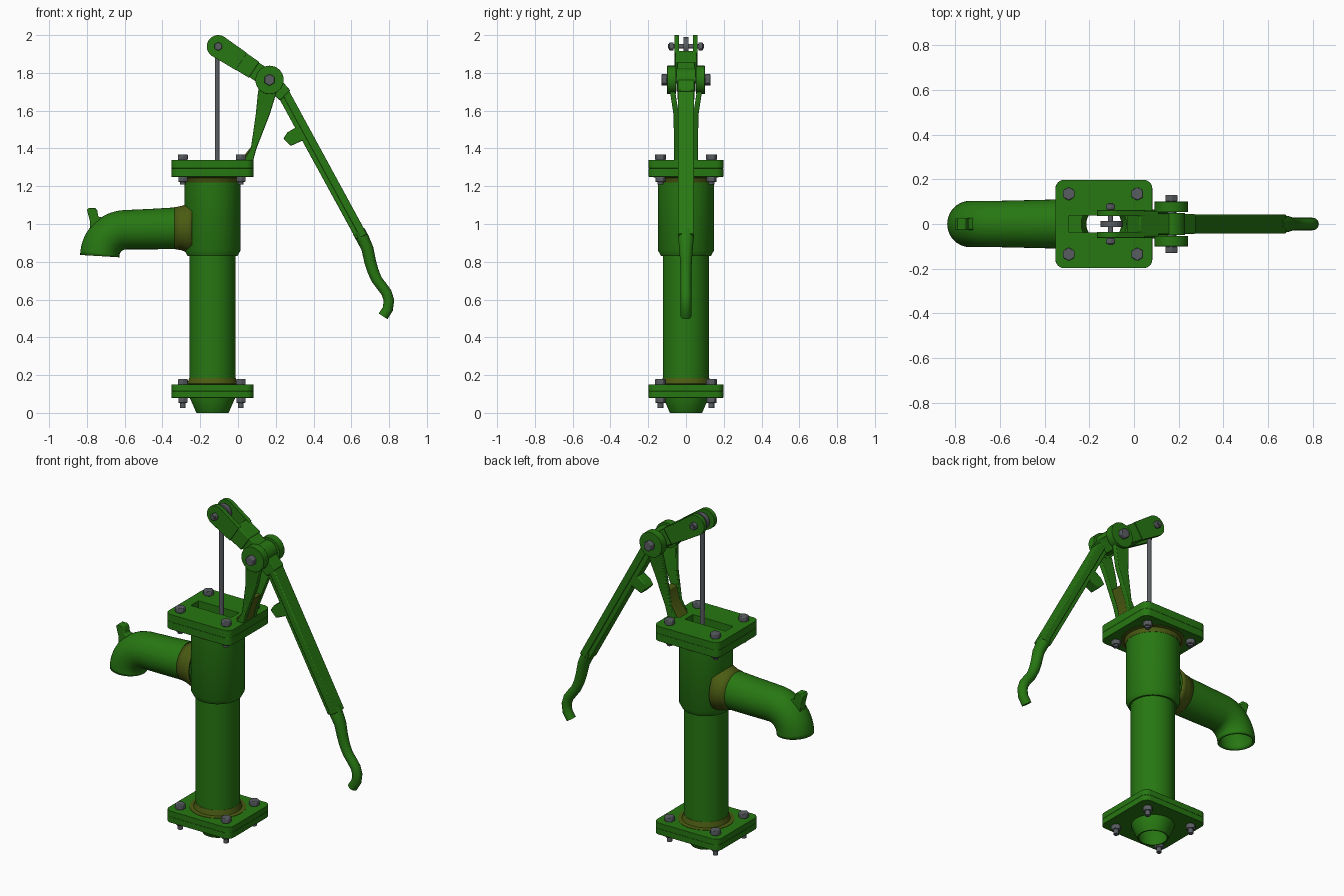
import bpy, bmesh, math
from mathutils import Vector, Matrix

if "Cube" in bpy.data.objects:
    bpy.data.objects.remove(bpy.data.objects["Cube"])

def mat(name, c):
    m = bpy.data.materials.new(name)
    m.diffuse_color = (*c, 1)
    m.use_nodes = True
    m.node_tree.nodes["Principled BSDF"].inputs["Base Color"].default_value = m.diffuse_color
    return m

GREEN = mat("green_paint", (0.020, 0.185, 0.006))
RUST = mat("worn_olive", (0.07, 0.105, 0.006))
STEEL = mat("grey_steel", (0.10, 0.11, 0.12))
CX = -0.135                      # pump barrel axis
UPRIGHT = Matrix.Rotation(math.pi / 2, 4, 'X')   # profile (x, y) -> (x, z)

def finish(name, bm, m, bevel=0):
    bmesh.ops.recalc_face_normals(bm, faces=bm.faces)
    me = bpy.data.meshes.new(name)
    bm.to_mesh(me)
    bm.free()
    ob = bpy.data.objects.new(name, me)
    bpy.context.collection.objects.link(ob)
    me.materials.append(m)
    if bevel:
        b = ob.modifiers.new("bevel", 'BEVEL')
        b.width, b.segments = bevel, 2
        b.limit_method, b.angle_limit = 'ANGLE', math.radians(50)
    bpy.ops.object.select_all(action='DESELECT')
    ob.select_set(True)
    bpy.context.view_layer.objects.active = ob
    bpy.ops.object.shade_smooth_by_angle(angle=math.radians(35))
    return ob

def arc(cx, cy, r, a0=0, a1=360, n=32):
    full = abs(a1 - a0) == 360
    k = n if full else n - 1
    return [(cx + r * math.cos(math.radians(a0 + (a1 - a0) * i / k)),
             cy + r * math.sin(math.radians(a0 + (a1 - a0) * i / k))) for i in range(n)]

def plate(name, loops, lo, hi, m=GREEN, upright=False, bevel=0.005, warp=None):
    """Extrude outlines (first outer, rest holes); upright plates span y = lo..hi."""
    bm = bmesh.new()
    if upright:
        lo, hi = -hi, -lo
    edges = []
    for lp in loops:
        vs = [bm.verts.new((x, y, lo)) for x, y in lp]
        edges += [bm.edges.new((vs[i - 1], vs[i])) for i in range(len(vs))]
    bmesh.ops.triangle_fill(bm, edges=edges, use_beauty=True, normal=(0, 0, 1))
    ext = bmesh.ops.extrude_face_region(bm, geom=bm.faces[:])
    top = [v for v in ext['geom'] if isinstance(v, bmesh.types.BMVert)]
    bmesh.ops.translate(bm, verts=top, vec=(0, 0, hi - lo))
    if upright:
        bm.transform(UPRIGHT)
    if warp:
        for v in bm.verts:
            v.co.y += warp(v.co)
    return finish(name, bm, m, bevel)

def lathe(name, prof, m=GREEN, n=48):
    """Closed (radius, z) profile turned about the barrel axis."""
    bm = bmesh.new()
    rings = [[bm.verts.new((CX + r * math.cos(2 * math.pi * i / n),
                            r * math.sin(2 * math.pi * i / n), z)) for r, z in prof] for i in range(n)]
    for i in range(n):
        for j in range(len(prof)):
            bm.faces.new((rings[i - 1][j - 1], rings[i][j - 1], rings[i][j], rings[i - 1][j]))
    return finish(name, bm, m)

def sweep(name, path, radii, m=GREEN, n=32, caps=True, wall=0):
    """Elliptical tube along an (x, z) path; radii are (in plane, across y)."""
    bm = bmesh.new()
    rings = []
    for i, (x, z) in enumerate(path):
        a, b = path[max(i - 1, 0)], path[min(i + 1, len(path) - 1)]
        t = Vector((b[0] - a[0], b[1] - a[1])).normalized()
        rp, ry = radii[i]
        rings.append([bm.verts.new((x - t.y * rp * math.cos(u), ry * math.sin(u), z + t.x * rp * math.cos(u)))
                      for u in (2 * math.pi * k / n for k in range(n))])
    for a, b in zip(rings, rings[1:]):
        for k in range(n):
            bm.faces.new((a[k - 1], a[k], b[k], b[k - 1]))
    if caps:
        bm.faces.new(rings[0])
        bm.faces.new(rings[-1])
    ob = finish(name, bm, m)
    if wall:
        s = ob.modifiers.new("wall", 'SOLIDIFY')
        s.thickness, s.offset = wall, -1
    return ob

def cyl(name, c, r, depth, axis='Z', n=6, m=STEEL, bevel=0.004):
    bm = bmesh.new()
    bmesh.ops.create_cone(bm, cap_ends=True, segments=n, radius1=r, radius2=r, depth=depth)
    if axis == 'Y':
        bm.transform(UPRIGHT)
    bmesh.ops.translate(bm, verts=bm.verts, vec=c)
    return finish(name, bm, m, bevel)

def bar(p, q, w0, w1=None):
    """Four-sided outline from p to q with half widths w0 and w1."""
    p, q = Vector(p), Vector(q)
    w1 = w1 or w0
    d = (q - p).normalized()
    n = Vector((-d.y, d.x))
    return [tuple(v) for v in (p + n * w0, p - n * w0, q - n * w1, q + n * w1)]

# Barrel and tapered foot, both open through the middle
lathe("lower_barrel", [(0.1, 0.10), (0.122, 0.10), (0.122, 0.87), (0.1, 0.87)])
lathe("upper_barrel", [(0.1, 0.83), (0.132, 0.83), (0.148, 0.86), (0.148, 1.26), (0.1, 1.26)])
lathe("tapered_foot", [(0.078, 0), (0.085, 0), (0.092, 0.015), (0.118, 0.075), (0.118, 0.1), (0.1, 0.1), (0.085, 0.05)])
lathe("lower_worn_collar", [(0.11, 0.145), (0.155, 0.145), (0.155, 0.152), (0.133, 0.155), (0.1235, 0.185), (0.11, 0.185)], RUST)
lathe("upper_worn_collar", [(0.13, 1.255), (0.175, 1.255), (0.175, 1.248), (0.158, 1.244), (0.1495, 1.22), (0.13, 1.22)], RUST)

# Square flanges: paired plates with a bore, the top one slotted
outline = [p for sx, sy, a in ((1, 1, 0), (-1, 1, 90), (-1, -1, 180), (1, -1, 270))
           for p in arc(CX + sx * 0.177, sy * 0.158, 0.04, a, a + 90, 7)]
bore = arc(CX, 0, 0.1)
slot = [(-0.29, -0.037), (-0.02, -0.037), (-0.02, 0.037), (-0.29, 0.037)]
for name, z0, z1, hole in (("base_flange_lower", 0.08, 0.115, bore), ("base_flange_upper", 0.115, 0.15, bore),
                           ("top_flange_lower", 1.25, 1.295, bore), ("top_flange_cover", 1.295, 1.34, slot)):
    plate(name, [outline, hole], z0, z1, bevel=0.006)

# Flange bolts
for label, z0, z1, tail in (("base", 0.08, 0.15, 0.025), ("top", 1.25, 1.34, 1.21)):
    for x in (-0.292, 0.015):
        for y in (-0.135, 0.135):
            cyl(label + "_bolt_head", (x, y, z1 + 0.014), 0.03, 0.03)
            cyl(label + "_bolt_nut", (x, y, z0 - 0.014), 0.028, 0.028)
            cyl(label + "_bolt_shank", (x, y, (tail + z1) / 2), 0.015, z1 - tail, n=12, bevel=0)

# Spout with downturned mouth, flared joint and bucket hook
path = [(-0.25, 0.978), (-0.34, 0.977), (-0.46, 0.973)] + arc(-0.58, 0.83, 0.14, 90, 180, 14)
path = [(x - (0.012 if i > 2 else 0), z) for i, (x, z) in enumerate(path)]
rad = [(0.112, 0.112), (0.11, 0.11), (0.107, 0.107)] + [(0.104, 0.104)] * 14
sweep("spout", path, rad, caps=False, wall=0.014, n=40)
sweep("spout_joint", [(-0.245, 0.978), (-0.275, 0.978), (-0.30, 0.978), (-0.335, 0.978)],
      [(0.14, 0.13), (0.127, 0.122), (0.117, 0.116), (0.111, 0.111)], RUST, caps=False, wall=0.01, n=40)
plate("bucket_hook", [[(-0.80, 1.075), (-0.79, 1.085), (-0.755, 1.085), (-0.745, 1.07), (-0.74, 1.04),
                       (-0.69, 1.025), (-0.72, 0.97), (-0.78, 0.95), (-0.785, 1.02)]],
      -0.027, 0.027, upright=True)

# Fulcrum bracket: two arms spreading outwards to round bosses, joined by a web
PX, PZ = 0.167, 1.763
def spread(c):
    return math.copysign(0.028 * min(max((c.z - 1.56) / 0.18, 0), 1), c.y)
arm = [(0.03, 1.335), (0.08, 1.335), (0.098, 1.40), (0.168, 1.58), (0.205, 1.70), (0.19, 1.75),
       (0.12, 1.75), (0.106, 1.70), (0.094, 1.58), (0.068, 1.40)]
for s in (-1, 1):
    lo, hi = sorted((s * 0.035, s * 0.063))
    plate("bracket_arm", [arm], lo, hi, upright=True, warp=spread)
    lo, hi = sorted((s * 0.053, s * 0.1))
    plate("bracket_boss", [arc(PX, PZ, 0.075)], lo, hi, upright=True, bevel=0.006)
    cyl("pivot_bolt_end", (PX, s * 0.115, PZ), 0.031, 0.03, 'Y')
    cyl("rod_pin_end", (-0.105, s * 0.077, 1.94), 0.023, 0.024, 'Y')
plate("bracket_web", [[(0.01, 1.335), (0.078, 1.335), (0.092, 1.40), (0.128, 1.49), (0.088, 1.49), (0.07, 1.41)]],
      -0.04, 0.04, RUST, upright=True)
cyl("pivot_pin", (PX, 0, PZ), 0.018, 0.26, 'Y', 16)
cyl("rod_pin", (-0.105, 0, 1.94), 0.012, 0.19, 'Y', 16, bevel=0)

# Pump rod with eye
cyl("pump_rod", (-0.11, 0, 1.4), 0.013, 1.0, n=16, bevel=0)
plate("rod_eye", [arc(-0.1, 1.94, 0.05)], -0.014, 0.014, STEEL, upright=True)

# Lever head: forked end, middle block and hub on the pivot
E, P = Vector((-0.105, 1.94)), Vector((PX, PZ))
ang = math.degrees(math.atan2(P.y - E.y, P.x - E.x))
b = bar(E, E.lerp(P, 0.45), 0.06, 0.054)
for s in (-1, 1):
    lo, hi = sorted((s * 0.036, s * 0.062))
    plate("fork_plate", [arc(E.x, E.y, 0.06, ang + 90, ang + 270, 18) + b[2:]], lo, hi, upright=True)
plate("lever_block", [bar(E.lerp(P, 0.38), E.lerp(P, 0.70), 0.053, 0.05)], -0.056, 0.056, upright=True)
plate("lever_neck", [bar(E.lerp(P, 0.65), P, 0.046)], -0.046, 0.046, upright=True)
plate("lever_hub", [arc(PX, PZ, 0.062)], -0.05, 0.05, upright=True)

# Long lever: wide top flange over a narrower web, with a stop lug
plate("lever_shoulder", [bar(P, (0.25, 1.68), 0.046, 0.038)], -0.044, 0.044, upright=True)
plate("lever_flange", [bar((0.25, 1.70), (0.665, 0.937), 0.02)], -0.043, 0.043, upright=True)
plate("lever_web", [bar((0.232, 1.68), (0.642, 0.93), 0.02)], -0.034, 0.034, upright=True)
plate("stop_lug", [[(0.24, 1.453), (0.278, 1.413), (0.36, 1.45), (0.32, 1.52), (0.262, 1.485)]],
      -0.034, 0.034, upright=True)

# Curved hand grip
grip = [(0.64, 0.96), (0.662, 0.92), (0.685, 0.87), (0.70, 0.80), (0.715, 0.75), (0.735, 0.705), (0.763, 0.668),
        (0.787, 0.635), (0.799, 0.595), (0.793, 0.55), (0.768, 0.511)]
gr = [(0.035, 0.042), (0.034, 0.041), (0.032, 0.036), (0.031, 0.031), (0.03, 0.029)] + [(0.028, 0.028)] * 6
sweep("hand_grip", grip, gr, n=24)
